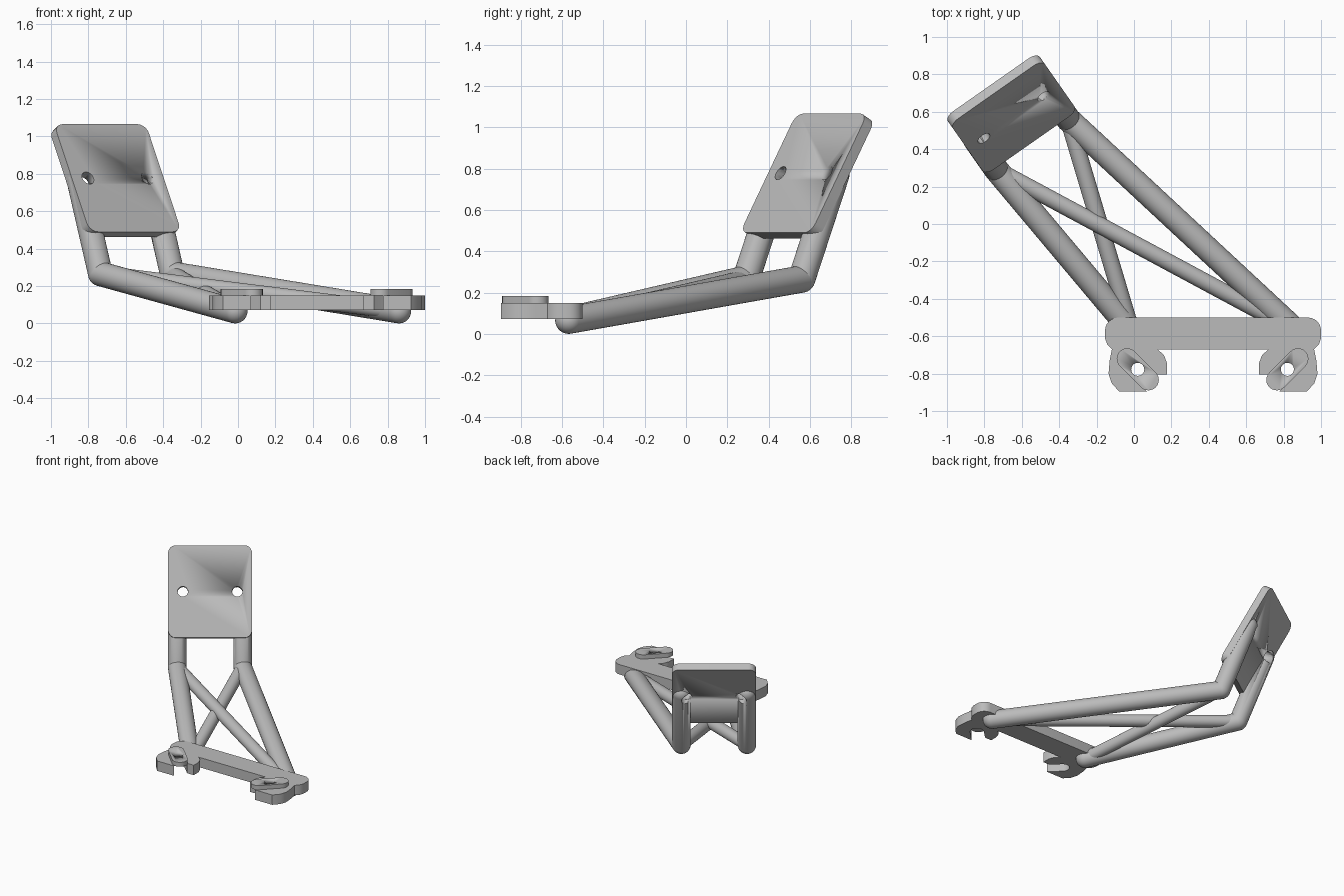
import bpy, bmesh
from math import sin, cos, pi, radians
from mathutils import Vector, Matrix

if "Cube" in bpy.data.objects:
    bpy.data.objects.remove(bpy.data.objects["Cube"], do_unlink=True)

# One painted-metal colour
GREY = (0.5, 0.5, 0.5, 1)
metal = bpy.data.materials.new("grey metal")
metal.diffuse_color = GREY
metal.use_nodes = True
metal.node_tree.nodes["Principled BSDF"].inputs["Base Color"].default_value = GREY


def finish(bm, name, matrix=Matrix()):
    """Turn a bmesh into a named object with shading and material."""
    bmesh.ops.transform(bm, matrix=matrix, verts=bm.verts)
    bmesh.ops.recalc_face_normals(bm, faces=bm.faces)
    mesh = bpy.data.meshes.new(name)
    bm.to_mesh(mesh)
    bm.free()
    mesh.materials.append(metal)
    ob = bpy.data.objects.new(name, mesh)
    bpy.context.collection.objects.link(ob)
    bpy.ops.object.select_all(action="DESELECT")
    ob.select_set(True)
    bpy.context.view_layer.objects.active = ob
    bpy.ops.object.shade_smooth_by_angle(angle=radians(30))
    return ob


def arc(cx, cy, r, a0, a1, n=8):
    """Points on a circular arc, angles in degrees."""
    angles = [radians(a0 + (a1 - a0) * i / n) for i in range(n + 1)]
    return [(cx + r * cos(a), cy + r * sin(a)) for a in angles]


def extrude(outline, z0, z1):
    """Solid slab from a flat outline."""
    bm = bmesh.new()
    face = bm.faces.new([bm.verts.new((x, y, z0)) for x, y in outline])
    out = bmesh.ops.extrude_face_region(bm, geom=[face])
    top = [v for v in out["geom"] if isinstance(v, bmesh.types.BMVert)]
    bmesh.ops.translate(bm, verts=top, vec=(0, 0, z1 - z0))
    return bm


def capsule(a, b, r):
    """Round-ended tube between two points."""
    a, b = Vector(a), Vector(b)
    length = (b - a).length
    profile = arc(0, 0, r, -90, 0) + arc(0, length, r, 0, 90)
    bm = bmesh.new()
    verts = [bm.verts.new((x, 0, z)) for x, z in profile]
    edges = [bm.edges.new(pair) for pair in zip(verts, verts[1:])]
    bmesh.ops.spin(bm, geom=verts + edges, cent=(0, 0, 0), axis=(0, 0, 1),
                   angle=2 * pi, steps=32)
    bmesh.ops.remove_doubles(bm, verts=bm.verts, dist=0.0005)
    turn = (b - a).to_track_quat("Z", "Y").to_matrix().to_4x4()
    bmesh.ops.transform(bm, matrix=Matrix.Translation(a) @ turn, verts=bm.verts)
    return bm


def cut(ob, cutter):
    mod = ob.modifiers.new("cut", "BOOLEAN")
    mod.operation, mod.solver, mod.object = "DIFFERENCE", "EXACT", cutter
    bpy.context.view_layer.objects.active = ob
    bpy.ops.object.modifier_apply(modifier=mod.name)


# Directions of the turned, leaning plate
TURN, LEAN = radians(35), radians(30)
across = Vector((cos(TURN), sin(TURN), 0))
back = Vector((-sin(TURN), cos(TURN), 0))
rise = back * sin(LEAN) + Vector((0, 0, cos(LEAN)))
normal = across.cross(rise)


def spot(u, v, z):
    return across * u + back * v + Vector((0, 0, z))


plate_origin = spot(-0.2, 0.669, 0.49)
plate_matrix = Matrix.Translation(plate_origin) @ Matrix((across, rise, normal)).transposed().to_4x4()

# Mounting plate with rounded corners
W, H, T, R = 0.3, 0.664, 0.055, 0.055
outline = (arc(W - R, H - R, R, 0, 90) + arc(R - W, H - R, R, 90, 180)
           + arc(R - W, R, R, 180, 270) + arc(W - R, R, R, 270, 360))
plate = finish(extrude(outline, -T, 0), "mounting_plate", plate_matrix)

# Tubes: posts behind the plate, long arms and crossed braces
RADIUS, THIN = 0.066, 0.045
MID = 0.4225
feet = {"right": Vector((-0.015, -0.567, RADIUS)), "left": Vector((0.86, -0.567, RADIUS))}
elbows, posts = {}, []
for side, u in (("right", -0.436), ("left", 0.033)):
    elbows[side] = spot(u, 0.66, 0.265)
    bm = capsule(elbows[side], spot(u, 0.862, 0.77), RADIUS)
    # trim the post flush inside the plate face
    bmesh.ops.bisect_plane(bm, geom=bm.verts[:] + bm.edges[:] + bm.faces[:],
                           plane_co=plate_origin - normal * 0.004,
                           plane_no=normal, clear_outer=True)
    bmesh.ops.holes_fill(bm, edges=[e for e in bm.edges if e.is_boundary])
    posts.append(finish(bm, side + "_post"))
    finish(capsule(elbows[side], feet[side], RADIUS), side + "_arm")
for side, other in (("right", "left"), ("left", "right")):
    finish(capsule(elbows[side], feet[other], THIN), side + "_brace")

# Bolt holes through plate and posts
for du in (-0.195, 0.195):
    bm = extrude(arc(du, H / 2, 0.037, 0, 345, 23), -0.4, 0.2)
    cutter = finish(bm, "hole_cutter", plate_matrix)
    cutter.hide_render = True
    for ob in [plate] + posts:
        cut(ob, cutter)
    bpy.data.objects.remove(cutter, do_unlink=True)

# Base bar with a slotted hook at each end
BOLT = (0.02, -0.777)
half = arc(-0.085, -0.57, 0.07, 90, 180, 6)
half += [(-0.155, -0.61), (-0.143, -0.645), (-0.118, -0.67)]
half += [(-0.13, -0.73), (-0.136, -0.8), (-0.12, -0.85), (-0.08, -0.895), (0.069, -0.895)]
half += arc(*BOLT, 0.05, 225, 45, 10)
half += [(0.119, -0.805), (0.177, -0.805), (0.177, -0.745), (0.16, -0.7), (0.127, -0.672)]
mirrored = [(2 * MID - x, y) for x, y in reversed(half)]
finish(extrude(half + mirrored, 0.072, 0.15), "base_bar")

# Slanted clamp washers with a bolt hole
for side, flip in (("right", 1), ("left", -1)):
    rim = arc(0.08, 0, 0.056, -90, 90, 12) + arc(-0.08, 0, 0.056, 90, 270, 12)
    centre = Vector((BOLT[0] if flip == 1 else 2 * MID - 0.025, BOLT[1], 0))
    place = Matrix.Translation(centre) @ Matrix.Rotation(-flip * pi / 4, 4, "Z")
    washer = finish(extrude(rim, 0.149, 0.183), side + "_washer", place)
    cutter = finish(extrude(arc(0, 0, 0.035, 0, 345, 23), 0, 0.3), "bolt_cutter", place)
    cutter.hide_render = True
    cut(washer, cutter)
    bpy.data.objects.remove(cutter, do_unlink=True)
